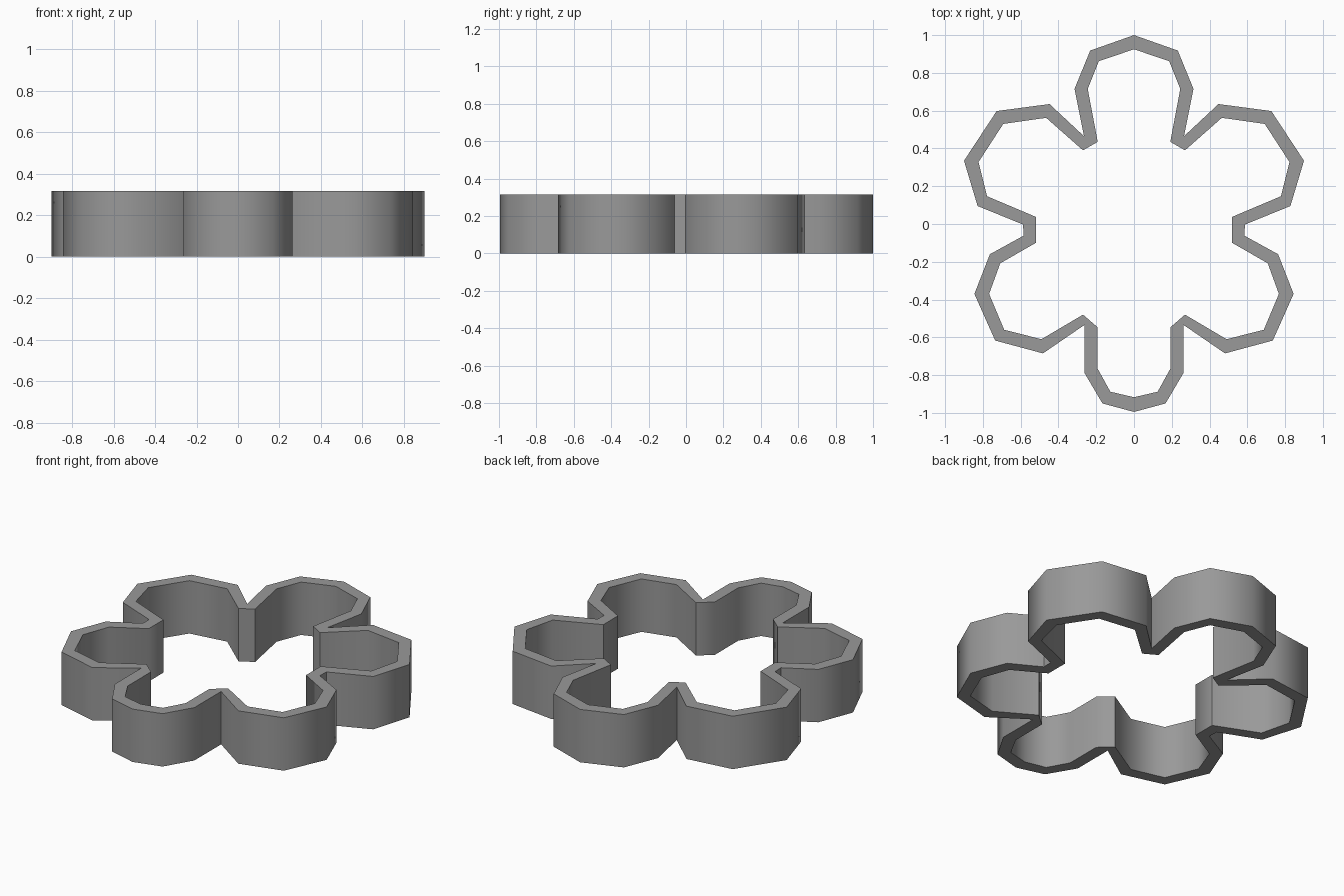
import bpy, bmesh, math

if "Cube" in bpy.data.objects:
    bpy.data.objects.remove(bpy.data.objects["Cube"])

HEIGHT = 0.316

# Half profile of the wall: (outer x, outer y, inner x, inner y), back to front
HALF = [
    # back petal
    (0, 1.0, 0, 0.925), (0.232, 0.918, 0.186, 0.862), (0.315, 0.715, 0.245, 0.715),
    # notch
    (0.265, 0.465, 0.192, 0.435), (0.265, 0.465, 0.27, 0.39),
    # upper side petal
    (0.447, 0.635, 0.465, 0.562), (0.727, 0.598, 0.692, 0.53),
    (0.90, 0.335, 0.823, 0.328), (0.828, 0.095, 0.778, 0.147),
    # side notch
    (0.587, -0.003, 0.52, 0.038), (0.585, -0.062, 0.52, -0.10),
    # lower side petal
    (0.763, -0.16, 0.708, -0.208), (0.845, -0.37, 0.767, -0.37),
    (0.735, -0.617, 0.687, -0.56), (0.482, -0.685, 0.49, -0.61),
    # notch
    (0.263, -0.535, 0.27, -0.48), (0.263, -0.535, 0.192, -0.547),
    # front petal
    (0.263, -0.787, 0.192, -0.767), (0.167, -0.95, 0.125, -0.888), (0, -0.995, 0, -0.917),
]

# Mirror into a full closed loop
loop = HALF + [(-a, b, -c, d) for a, b, c, d in reversed(HALF[1:-1])]

# Flower wall: four vertical strips of vertices joined into a closed ring
bm = bmesh.new()
rings = []
for ox, oy, ix, iy in loop:
    rings.append([bm.verts.new(p) for p in
                  ((ox, oy, 0), (ox, oy, HEIGHT), (ix, iy, HEIGHT), (ix, iy, 0))])
for i, a in enumerate(rings):
    b = rings[(i + 1) % len(rings)]
    for k in range(4):
        n = (k + 1) % 4
        bm.faces.new((a[k], a[n], b[n], b[k]))
bmesh.ops.remove_doubles(bm, verts=bm.verts, dist=0.0005)
bmesh.ops.recalc_face_normals(bm, faces=bm.faces)

mesh = bpy.data.meshes.new("flower_cutter_wall")
bm.to_mesh(mesh)
bm.free()
wall = bpy.data.objects.new("flower_cutter_wall", mesh)
bpy.context.collection.objects.link(wall)

# Plain grey metal
grey = bpy.data.materials.new("grey metal")
grey.diffuse_color = (0.32, 0.32, 0.32, 1)
grey.use_nodes = True
grey.node_tree.nodes["Principled BSDF"].inputs["Base Color"].default_value = grey.diffuse_color
mesh.materials.append(grey)

# Soft shading round the petals, crisp rims
bpy.context.view_layer.objects.active = wall
wall.select_set(True)
bpy.ops.object.shade_smooth_by_angle(angle=math.radians(62))
